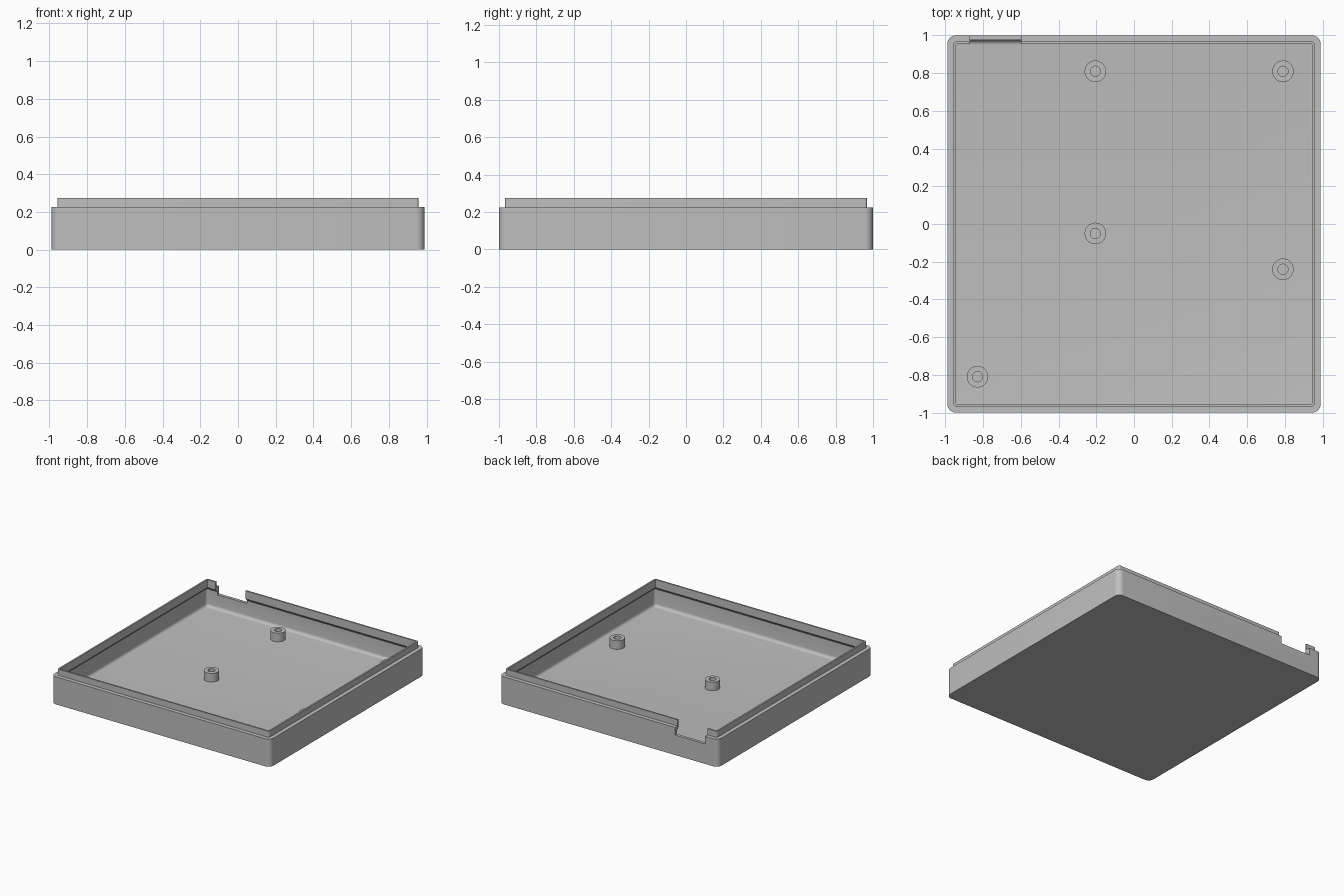
import bpy, bmesh, math

old = bpy.data.objects.get("Cube")
if old:
    bpy.data.objects.remove(old, do_unlink=True)

grey = bpy.data.materials.new("light_grey_plastic")
grey.use_nodes = True
colour = (0.52, 0.52, 0.52, 1)
grey.diffuse_color = colour
grey.node_tree.nodes["Principled BSDF"].inputs["Base Color"].default_value = colour

HALF_X, HALF_Y, CORNER = 0.99, 1.0, 0.045
FLOOR, RIM, LIP = 0.045, 0.225, 0.275


def rounded_ring(inset, z, steps=8):
    """Rounded rectangle outline, inset from the outer wall."""
    r = max(CORNER - inset, 0.006)
    cx, cy = HALF_X - inset - r, HALF_Y - inset - r
    pts = []
    for q, (sx, sy) in enumerate(((1, 1), (-1, 1), (-1, -1), (1, -1))):
        for i in range(steps + 1):
            a = (q + i / steps) * math.pi / 2
            pts.append((sx * cx + r * math.cos(a), sy * cy + r * math.sin(a), z))
    return pts


def circle_ring(x, y, r, z, n=32):
    return [(x + r * math.cos(i * math.tau / n), y + r * math.sin(i * math.tau / n), z)
            for i in range(n)]


def loft(name, rings):
    """Skin a stack of outlines and cap both ends."""
    bm = bmesh.new()
    loops = [[bm.verts.new(p) for p in ring] for ring in rings]
    n = len(loops[0])
    for a, b in zip(loops, loops[1:]):
        for i in range(n):
            j = (i + 1) % n
            bm.faces.new((a[i], a[j], b[j], b[i]))
    bm.faces.new(loops[0][::-1])
    bm.faces.new(loops[-1])
    bmesh.ops.recalc_face_normals(bm, faces=bm.faces)
    mesh = bpy.data.meshes.new(name)
    bm.to_mesh(mesh)
    bm.free()
    mesh.materials.append(grey)
    obj = bpy.data.objects.new(name, mesh)
    bpy.context.collection.objects.link(obj)
    return obj


def activate(obj):
    bpy.ops.object.select_all(action="DESELECT")
    obj.select_set(True)
    bpy.context.view_layer.objects.active = obj


# Tray: outer wall, stepped lip, undercut inner wall, filleted floor
WALL, FILLET = 0.025, 0.025
profile = [(0, 0), (0, RIM), (0.033, RIM), (0.033, LIP), (0.046, LIP),
           (0.046, 0.21), (WALL, 0.187)]
for i in range(6):
    a = i / 5 * math.pi / 2
    profile.append((WALL + FILLET * (1 - math.cos(a)), FLOOR + FILLET * (1 - math.sin(a))))
tray = loft("tray", [rounded_ring(d, z) for d, z in profile])

# Cable notch in the back wall
bpy.ops.mesh.primitive_cube_add(size=1, location=(-0.735, 1.0, 0.313))
cutter = bpy.context.object
cutter.name = "notch_cutter"
cutter.scale = (0.27, 0.2, 0.3)
cutter.hide_render = True
cutter.data.materials.append(grey)
cut = tray.modifiers.new("notch", "BOOLEAN")
cut.operation = "DIFFERENCE"
cut.solver = "EXACT"
cut.object = cutter
activate(tray)
bpy.ops.object.modifier_apply(modifier=cut.name)
bpy.data.objects.remove(cutter, do_unlink=True)
activate(tray)
bpy.ops.object.shade_smooth_by_angle(angle=math.radians(30))

# Screw posts with blind holes
POST_R, HOLE_R, POST_TOP = 0.057, 0.027, 0.115
posts = [(-0.205, 0.81), (0.79, 0.81), (-0.205, -0.05), (0.79, -0.24), (-0.83, -0.81)]
for k, (x, y) in enumerate(posts, 1):
    section = [(POST_R, FLOOR - 0.01), (POST_R, POST_TOP), (HOLE_R, POST_TOP),
               (HOLE_R, FLOOR + 0.005)]
    post = loft(f"screw_post_{k}", [circle_ring(x, y, r, z) for r, z in section])
    activate(post)
    bpy.ops.object.shade_smooth_by_angle(angle=math.radians(30))
